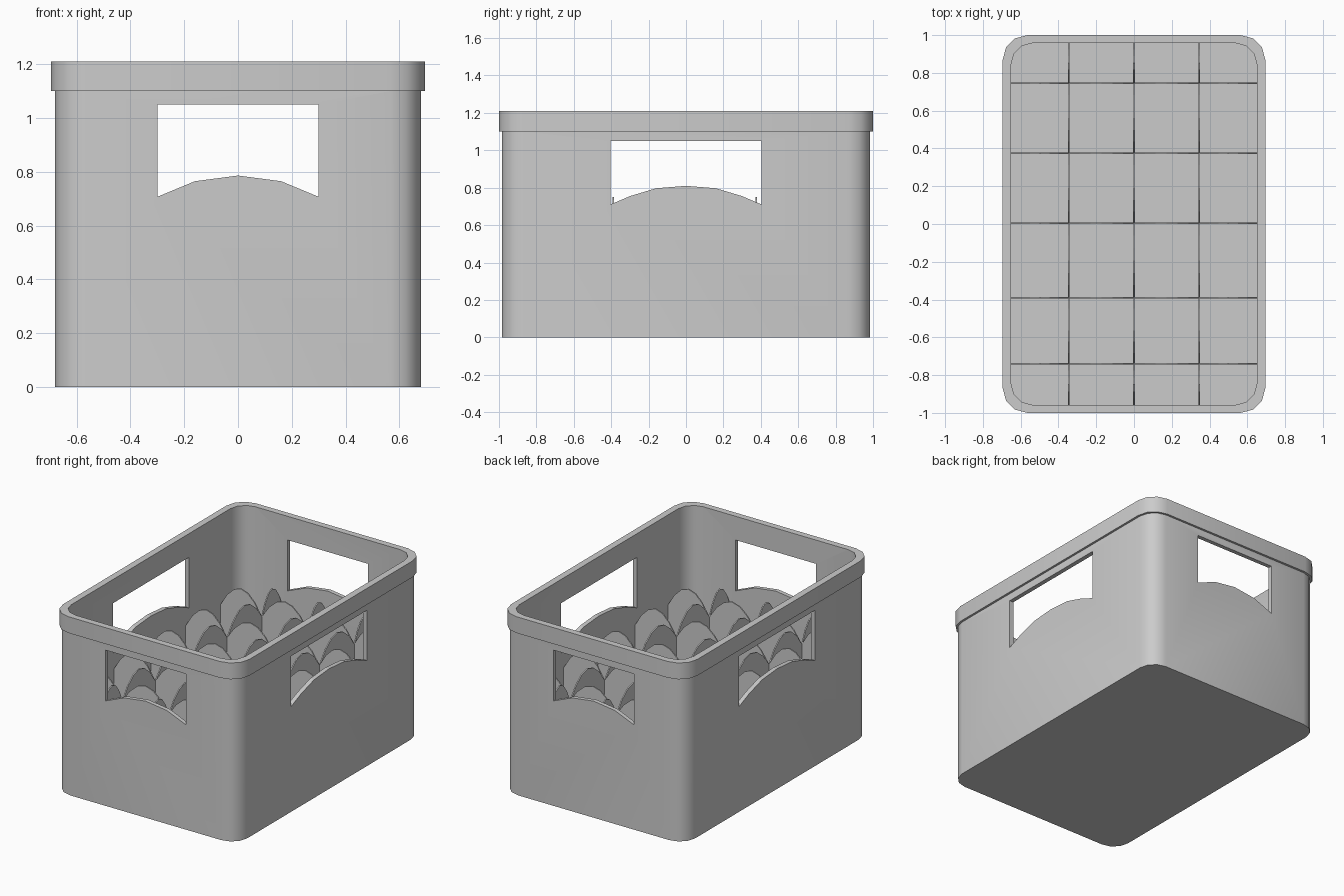
import bpy, bmesh, math

if "Cube" in bpy.data.objects:
    bpy.data.objects.remove(bpy.data.objects["Cube"])


def finish(name, bm):
    bmesh.ops.recalc_face_normals(bm, faces=bm.faces)
    me = bpy.data.meshes.new(name)
    bm.to_mesh(me)
    bm.free()
    ob = bpy.data.objects.new(name, me)
    bpy.context.collection.objects.link(ob)
    return ob


def rounded_rect(hx, hy, r, z, seg=3):
    pts = []
    for k, (sx, sy) in enumerate([(1, 1), (-1, 1), (-1, -1), (1, -1)]):
        for i in range(seg + 1):
            a = math.pi / 2 * (k + i / seg)
            pts.append((sx * (hx - r) + r * math.cos(a), sy * (hy - r) + r * math.sin(a), z))
    return pts


def prism(bm, profile, axis, centre, half):
    # extrude a (u, z) profile along x or y
    def place(u, z, d):
        return (d, u, z) if axis == 'x' else (u, d, z)
    a = [bm.verts.new(place(u, z, centre - half)) for u, z in profile]
    b = [bm.verts.new(place(u, z, centre + half)) for u, z in profile]
    bm.faces.new(a)
    bm.faces.new(b[::-1])
    n = len(a)
    for i in range(n):
        j = (i + 1) % n
        bm.faces.new((a[i], b[i], b[j], a[j]))


# crate shell: outer wall, rim, inner wall, floor
bm = bmesh.new()
sections = [(0.68, 0.985, 0.115, 0), (0.68, 0.985, 0.115, 1.10), (0.695, 1.0, 0.13, 1.10),
            (0.695, 1.0, 0.13, 1.21), (0.65, 0.957, 0.11, 1.21), (0.65, 0.957, 0.11, 0.03)]
loops = [[bm.verts.new(p) for p in rounded_rect(*s)] for s in sections]
for lo, hi in zip(loops, loops[1:]):
    n = len(lo)
    for i in range(n):
        j = (i + 1) % n
        bm.faces.new((lo[i], lo[j], hi[j], hi[i]))
bm.faces.new(loops[0][::-1])
bm.faces.new(loops[-1])
crate = finish("crate_shell", bm)

# arched hand holes
front_hole = [(-0.30, 1.05), (-0.30, 0.707), (-0.16, 0.765), (0, 0.786),
              (0.16, 0.765), (0.30, 0.707), (0.30, 1.05)]
side_hole = [(-0.405, 1.05), (-0.405, 0.71), (-0.30, 0.755), (-0.16, 0.797), (0, 0.81),
             (0.16, 0.797), (0.30, 0.755), (0.405, 0.71), (0.405, 1.05)]
for axis, profile in (('y', front_hole), ('x', side_hole)):
    bm = bmesh.new()
    prism(bm, profile, axis, 0, 1.2)
    cutter = finish("hand_hole_cutter_" + axis, bm)
    cutter.hide_render = True
    cutter.hide_set(True)
    mod = crate.modifiers.new("hand_hole_" + axis, 'BOOLEAN')
    mod.object = cutter
    mod.solver = 'EXACT'

# scalloped bottle dividers
X = [-0.345, 0, 0.345]
Y = [-0.74, -0.39, 0.005, 0.375, 0.745]
LOW, HIGH = 0.60, 0.75


def scallops(stops, steps=6):
    pts = [(stops[-1], 0.02), (stops[0], 0.02), (stops[0], LOW)]
    for a, b in zip(stops, stops[1:]):
        for i in range(1, steps + 1):
            t = i / steps
            pts.append((a + (b - a) * t, LOW + (HIGH - LOW) * 4 * t * (1 - t)))
    return pts


for name, axis, cuts, stops in (("lengthwise_divider", 'x', X, [-0.96] + Y + [0.96]),
                                ("crosswise_divider", 'y', Y, [-0.652] + X + [0.652])):
    for k, c in enumerate(cuts):
        bm = bmesh.new()
        prism(bm, scallops(stops), axis, c, 0.004)
        finish(f"{name}_{k + 1}", bm)

# smooth corners, sharp edges
bpy.ops.object.select_all(action='DESELECT')
crate.select_set(True)
bpy.context.view_layer.objects.active = crate
bpy.ops.object.shade_smooth_by_angle(angle=math.radians(35))
